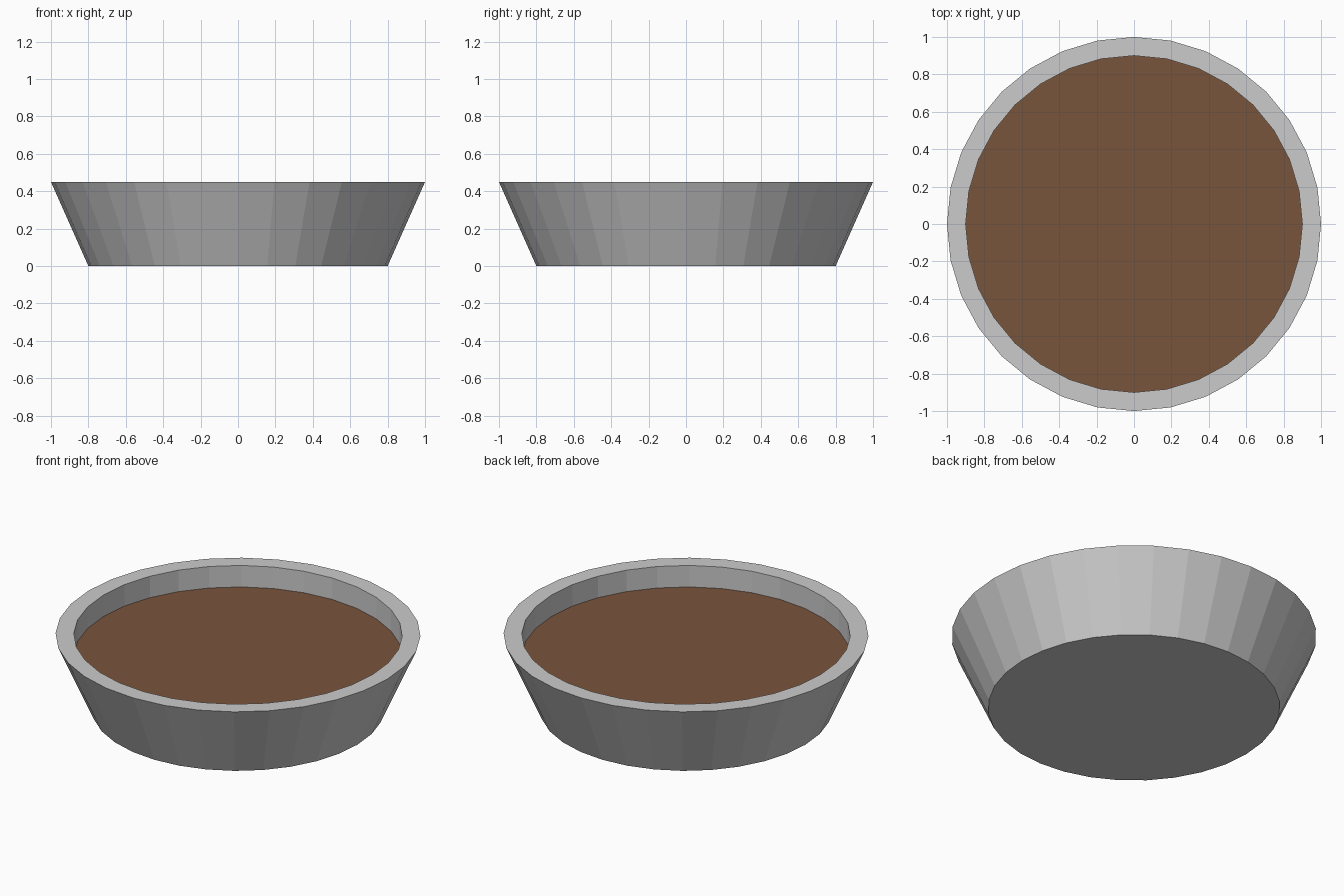
import bpy, bmesh
from math import cos, sin, tau

if "Cube" in bpy.data.objects:
    bpy.data.objects.remove(bpy.data.objects["Cube"])

SIDES = 32


def lathe(name, profile):
    """Revolve (radius, z) points around z; cap the first and last rings."""
    bm = bmesh.new()
    rings = [[bm.verts.new((r * cos(tau * i / SIDES), r * sin(tau * i / SIDES), z))
              for i in range(SIDES)] for r, z in profile]
    for low, high in zip(rings, rings[1:]):
        for i in range(SIDES):
            j = (i + 1) % SIDES
            bm.faces.new((low[i], low[j], high[j], high[i]))
    bm.faces.new(rings[0][::-1])
    bm.faces.new(rings[-1])
    mesh = bpy.data.meshes.new(name)
    bm.to_mesh(mesh)
    bm.free()
    obj = bpy.data.objects.new(name, mesh)
    bpy.context.collection.objects.link(obj)
    return obj


# Tapered bowl with flat rim and straight inner wall
lathe("planter_bowl", [(0.8, 0), (1.0, 0.45), (0.9, 0.45), (0.9, 0.28)])

# Soil filling the bowl to just below the rim
soil = lathe("soil", [(0.9, 0.29), (0.9, 0.32)])
brown = bpy.data.materials.new("soil_brown")
brown.diffuse_color = (0.19, 0.09, 0.045, 1)
brown.use_nodes = True
brown.node_tree.nodes["Principled BSDF"].inputs["Base Color"].default_value = brown.diffuse_color
soil.data.materials.append(brown)
